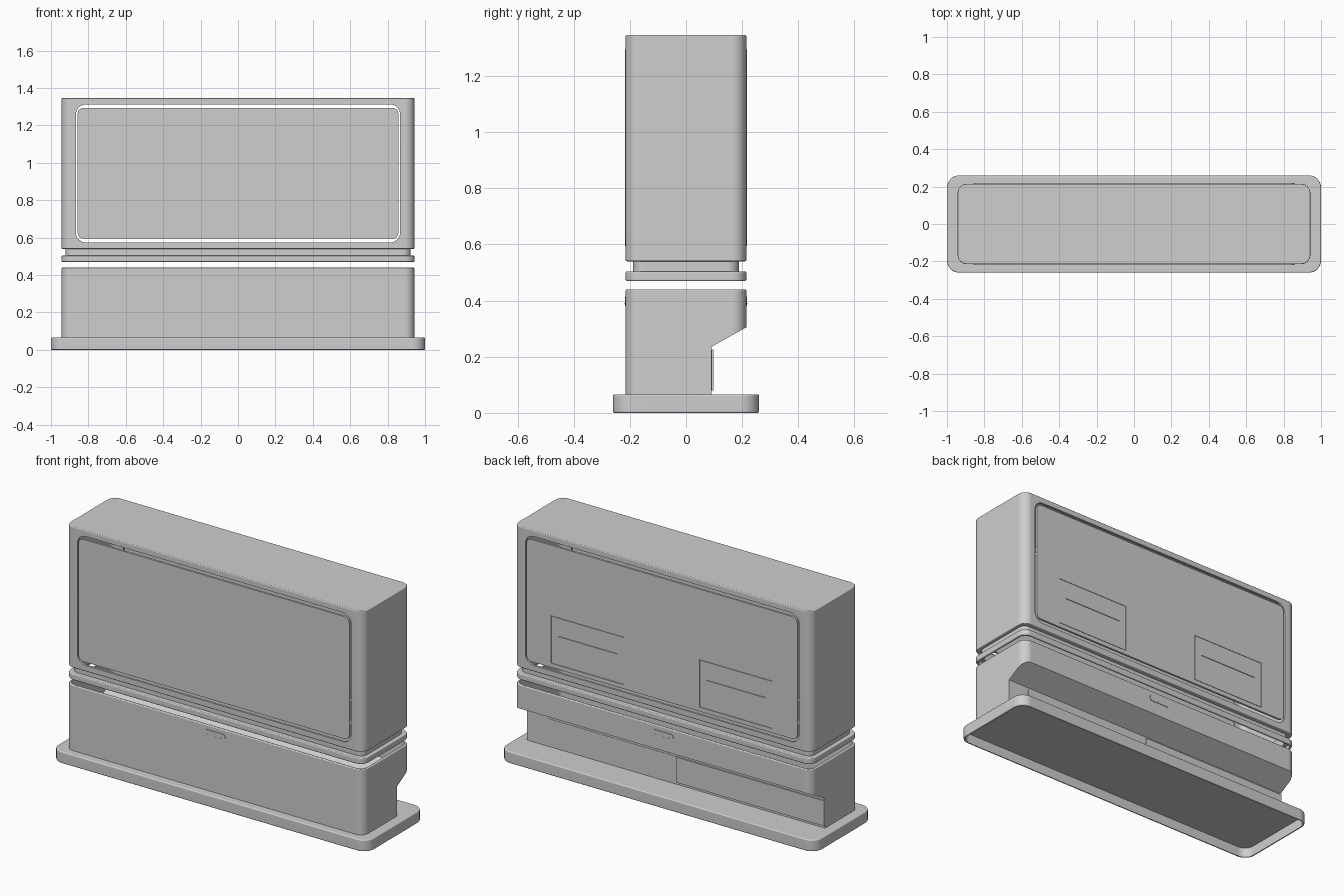
import bpy, bmesh, math
from mathutils import Vector

if "Cube" in bpy.data.objects:
    bpy.data.objects.remove(bpy.data.objects["Cube"])

grey = bpy.data.materials.new("light_grey")
grey.diffuse_color = (0.62, 0.62, 0.62, 1)
grey.use_nodes = True
grey.node_tree.nodes["Principled BSDF"].inputs["Base Color"].default_value = grey.diffuse_color


def outline(hw, hh, r, n=8):
    """Rounded rectangle, counter-clockwise, centred on the origin."""
    if r <= 0:
        return [(hw, hh), (-hw, hh), (-hw, -hh), (hw, -hh)]
    pts = []
    for q, (sx, sy) in enumerate([(1, 1), (-1, 1), (-1, -1), (1, -1)]):
        for i in range(n + 1):
            a = math.pi / 2 * (q + i / n)
            pts.append((sx * (hw - r) + r * math.cos(a), sy * (hh - r) + r * math.sin(a)))
    return pts


def prism(name, pts, start, end):
    """Extrude 3D points made by start(p) to end(p) and cap both ends."""
    bm = bmesh.new()
    a = [bm.verts.new(start(p)) for p in pts]
    b = [bm.verts.new(end(p)) for p in pts]
    bm.faces.new(a)
    bm.faces.new(b)
    for i in range(len(pts)):
        j = (i + 1) % len(pts)
        bm.faces.new((a[i], a[j], b[j], b[i]))
    bmesh.ops.recalc_face_normals(bm, faces=bm.faces)
    me = bpy.data.meshes.new(name)
    bm.to_mesh(me)
    bm.free()
    me.materials.append(grey)
    ob = bpy.data.objects.new(name, me)
    bpy.context.collection.objects.link(ob)
    return ob


def slab(name, hx, hy, z0, z1, r):
    """Rounded plan shape standing from z0 to z1."""
    return prism(name, outline(hx, hy, r), lambda p: (p[0], p[1], z0), lambda p: (p[0], p[1], z1))


def plate(name, x0, x1, z0, z1, y0, y1, r=0):
    """Upright plate with a rounded front outline."""
    c = Vector(((x0 + x1) / 2, 0, (z0 + z1) / 2))
    return prism(name, outline((x1 - x0) / 2, (z1 - z0) / 2, r),
                 lambda p: c + Vector((p[0], y0, p[1])), lambda p: c + Vector((p[0], y1, p[1])))


def finish(ob, bevel=0, cutters=()):
    """Soften rims, cut openings, then shade smooth with sharp edges kept."""
    if bevel:
        m = ob.modifiers.new("rim", 'BEVEL')
        m.width, m.segments, m.limit_method, m.angle_limit = bevel, 3, 'ANGLE', math.radians(60)
    for c in cutters:
        m = ob.modifiers.new("cut", 'BOOLEAN')
        m.operation, m.solver, m.object = 'DIFFERENCE', 'EXACT', c
    bpy.ops.object.select_all(action='DESELECT')
    ob.select_set(True)
    bpy.context.view_layer.objects.active = ob
    bpy.ops.object.convert(target='MESH')
    bpy.ops.object.shade_smooth_by_angle(angle=math.radians(35))
    ob.modifiers.new("even_shading", 'WEIGHTED_NORMAL').keep_sharp = True
    for c in cutters:
        bpy.data.objects.remove(c)
    return ob


T = 0.012  # wall thickness of the shells


def undercut(y, dz):
    """Cutter for the sloped recess along the back of the cabinet."""
    pts = [(y, -0.1), (y, 0.235 + dz), (y + 0.125, 0.305 + dz), (0.4, 0.305 + dz), (0.4, -0.1)]
    return prism("undercut", pts, lambda p: (-1.2, *p), lambda p: (1.2, *p))


def neck_hole():
    return slab("neck_hole", 0.922 - T, 0.188 - T, 0.4, 0.6, 0.028)


# Base tray, open underneath
finish(slab("base_tray", 1.0, 0.26, 0, 0.066, 0.065), 0.006,
       [slab("base_pocket", 0.99, 0.25, -0.05, 0.056, 0.055)])

# Lower cabinet: open-topped shell with a sloped undercut along the back
cavity = finish(slab("cavity", 0.943 - T, 0.215 - T, 0.03, 0.6, 0.04), 0,
                [undercut(0.09 - T, 0.008)])
cavity.modifiers.clear()
finish(slab("lower_cabinet", 0.943, 0.215, 0.06, 0.44, 0.05), 0.005,
       [undercut(0.09, 0), cavity])

# Sliding doors in the undercut
finish(plate("sliding_door_outer", -0.943, -0.005, 0.08, 0.225, 0.085, 0.098))
finish(plate("sliding_door_inner", -0.005, 0.81, 0.08, 0.225, 0.085, 0.092))

# Latch plates with a row of studs, front and back
for s, side in ((-1, "front"), (1, "back")):
    finish(plate("latch_" + side, -0.07, 0.07, 0.38, 0.415, s * 0.21, s * 0.218, 0.016))
    for i in range(4):
        x = -0.042 + 0.028 * i
        finish(plate("latch_stud_" + side, x - 0.002, x + 0.002, 0.388, 0.392, s * 0.215, s * 0.219))

# Lower ring and neck, both hollow
finish(slab("lower_ring", 0.943, 0.215, 0.47, 0.504, 0.05), 0.005,
       [slab("ring_cavity", 0.943 - T, 0.215 - T, 0.4, 0.494, 0.04), neck_hole()])
finish(slab("neck", 0.922, 0.188, 0.502, 0.543, 0.04), 0, [neck_hole()])

# Upper housing: hollow shell with a rounded window front and back
finish(slab("upper_housing", 0.943, 0.215, 0.54, 1.346, 0.05), 0.005,
       [slab("housing_cavity", 0.943 - T, 0.215 - T, 0.55, 1.334, 0.04), neck_hole(),
        plate("window", -0.867, 0.867, 0.574, 1.313, -0.5, 0.5, 0.055)])

# Flush panes with a narrow gap around them; the back one carries two hatches
for s, side in ((-1, "front"), (1, "back")):
    cuts = []
    if s > 0:
        for x in (-0.47, 0.47):
            cuts.append(plate("hatch_hole", x - 0.231, x + 0.231, 0.619, 0.891, 0.1, 0.3))
            slot = plate("grip_slot", x - 0.185, x + 0.185, 0.783, 0.786, 0.212, 0.3)
            finish(plate("access_hatch", x - 0.229, x + 0.229, 0.621, 0.889, 0.206, 0.218),
                   0, [slot])
    finish(plate("pane_" + side, -0.857, 0.857, 0.595, 1.294, s * 0.206, s * 0.218, 0.03), 0, cuts)
